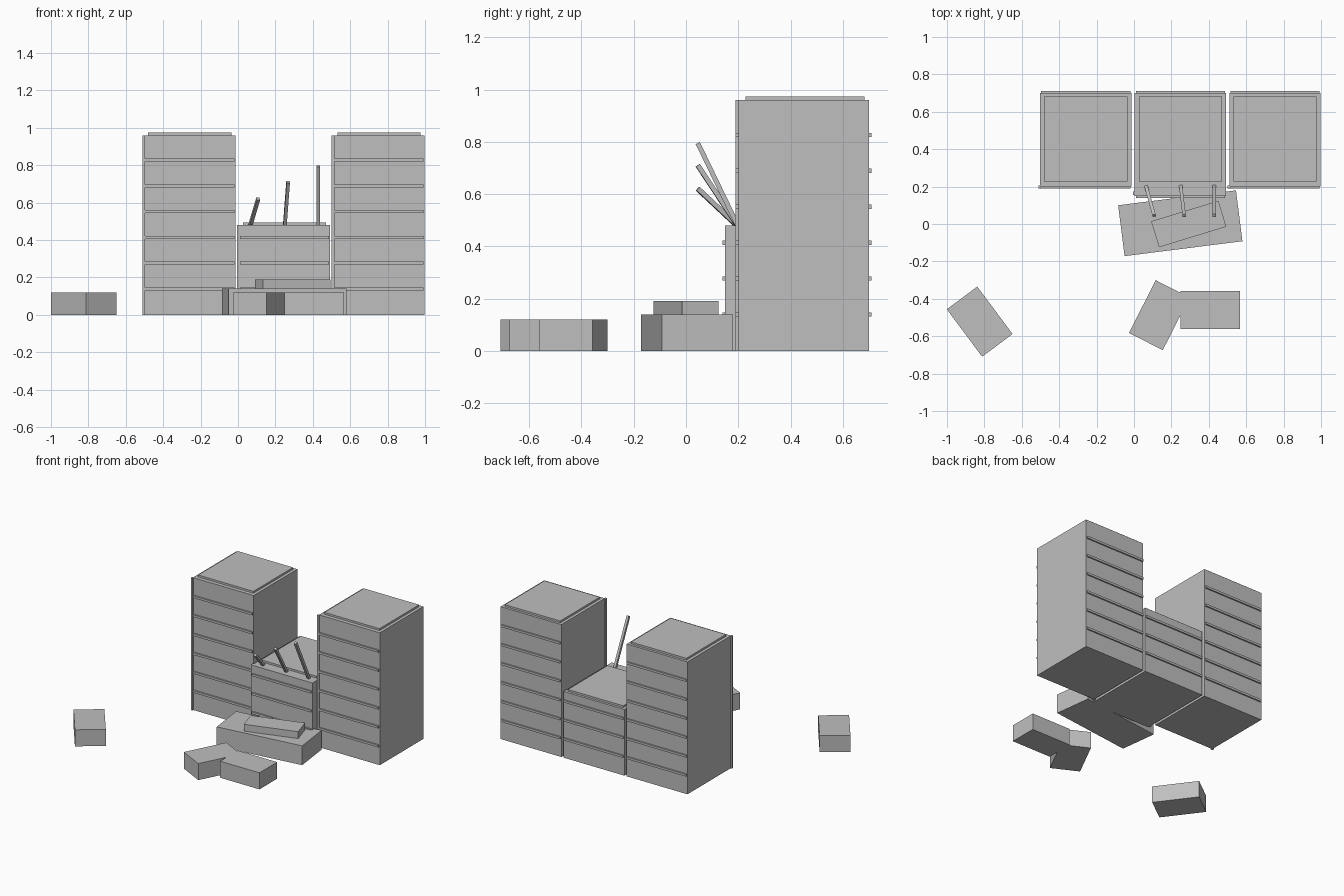
import bpy
import math
from mathutils import Vector

old = bpy.data.objects.get("Cube")
if old:
    bpy.data.objects.remove(old, do_unlink=True)

# Single concrete colour
concrete = bpy.data.materials.new("concrete_grey")
concrete.use_nodes = True
GREY = (0.52, 0.52, 0.52, 1)
concrete.diffuse_color = GREY
concrete.node_tree.nodes["Principled BSDF"].inputs["Base Color"].default_value = GREY


def block(name, centre, size, turn=0):
    bpy.ops.mesh.primitive_cube_add(size=1, location=centre, rotation=(0, 0, math.radians(turn)))
    ob = bpy.context.object
    ob.name = name
    ob.scale = size
    ob.data.materials.append(concrete)
    return ob


def span(name, x, y, z):
    """Box given by its low and high limits on each axis."""
    return block(name, [(a + b) / 2 for a, b in (x, y, z)], [b - a for a, b in (x, y, z)])


WIDTH, BACK = 0.488, 0.70


def building(name, x, front, height, floors):
    right = x + WIDTH
    span(name + "_body", (x, right), (front, BACK), (0, height))
    span(name + "_roof_slab", (x + 0.022, right - 0.022), (0.228, 0.682), (height, height + 0.014))
    # Front corner post
    span(name + "_corner_post", (x - 0.009, x + 0.005), (0.19, 0.205) if front > 0.18 else (0.155, 0.175), (0, height))
    # Floor ledges on front and back
    for i in range(floors):
        z = 0.139 + i * 0.1375
        for side, y in (("front", front), ("back", BACK)):
            span(f"{name}_{side}_ledge_{i + 1}", (x + 0.006, right - 0.006),
                 (y - 0.01, y + 0.01), (z - 0.008, z + 0.008))


building("left_tower", -0.502, 0.20, 0.96, 6)
building("broken_tower", 0.004, 0.15, 0.48, 3)
building("right_tower", 0.510, 0.20, 0.96, 6)

# Bent beams leaning out of the broken roof
for i, (x0, x1, top) in enumerate(((0.065, 0.108, 0.62), (0.25, 0.268, 0.71), (0.43, 0.43, 0.795))):
    a, b = Vector((x0, 0.20, 0.475)), Vector((x1, 0.045, top))
    beam = block(f"leaning_beam_{i + 1}", (a + b) / 2, (0.018, 0.018, (b - a).length))
    beam.rotation_euler = (b - a).to_track_quat("Z", "Y").to_euler()

# Fallen rubble in front of the broken tower
block("large_rubble", (0.2475, 0.004, 0.07), (0.635, 0.274, 0.14), 7.2)
block("small_rubble", (0.2925, 0, 0.165), (0.376, 0.145, 0.05), 17)

# Loose blocks on the street
for i, (x, y, turn) in enumerate(((-0.825, -0.522, -53.3), (0.4075, -0.46, 0), (0.135, -0.4875, 63))):
    block(f"street_block_{i + 1}", (x, y, 0.06), (0.316, 0.203, 0.12), turn)
